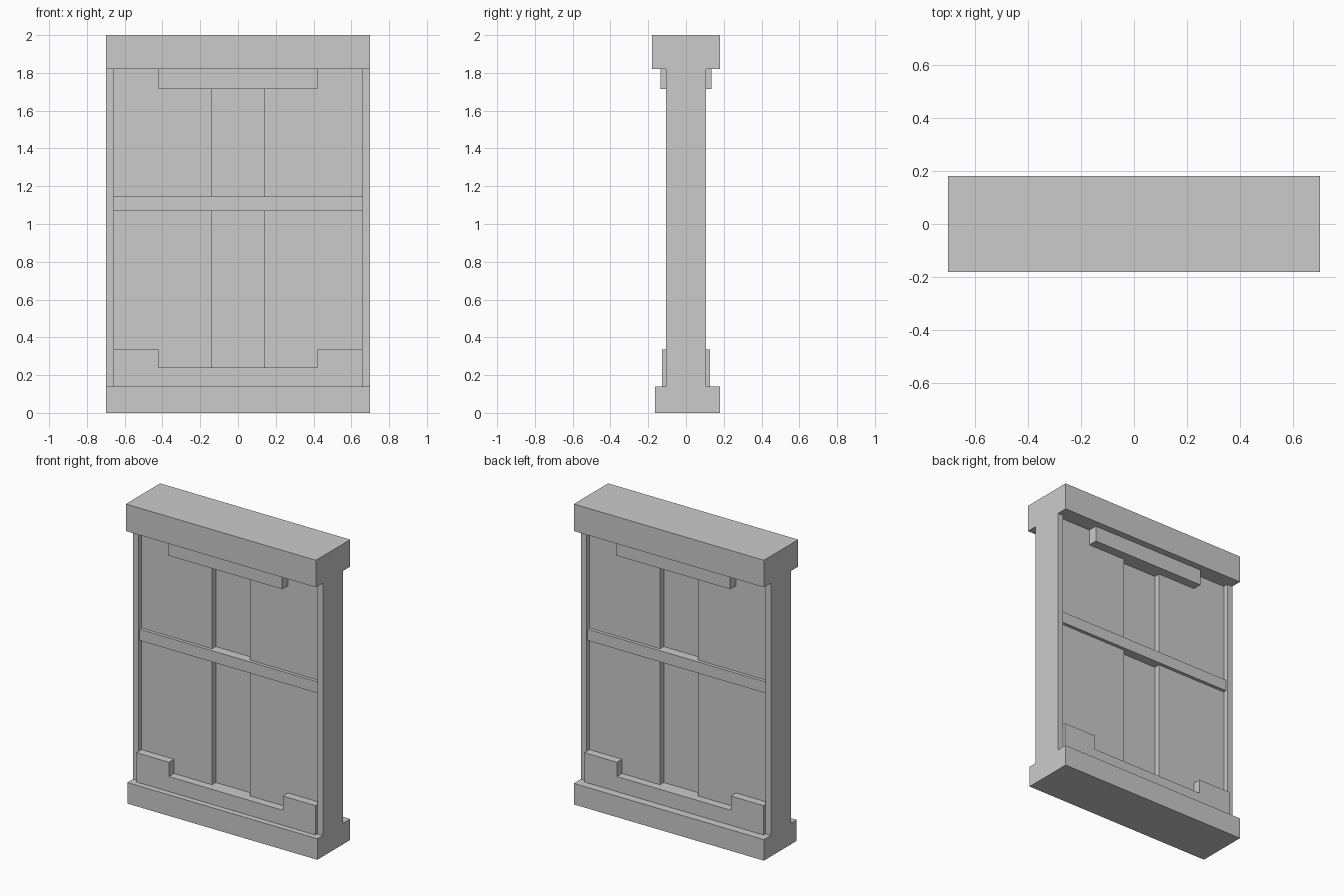
import bpy

if "Cube" in bpy.data.objects:
    bpy.data.objects.remove(bpy.data.objects["Cube"])


def prism(name, outline, y0, y1):
    """Extrude an x-z outline from y0 to y1."""
    n = len(outline)
    verts = [(x, y0, z) for x, z in outline] + [(x, y1, z) for x, z in outline]
    faces = [tuple(range(n)), tuple(range(2 * n - 1, n - 1, -1))]
    faces += [(i, i + n, (i + 1) % n + n, (i + 1) % n) for i in range(n)]
    mesh = bpy.data.meshes.new(name)
    mesh.from_pydata(verts, [], faces)
    mesh.update()
    obj = bpy.data.objects.new(name, mesh)
    bpy.context.collection.objects.link(obj)
    return obj


def box(name, x0, x1, y0, y1, z0, z1):
    return prism(name, [(x0, z0), (x1, z0), (x1, z1), (x0, z1)], y0, y1)


BASE_TOP, CAP_BOTTOM = 0.14, 1.82

# Base and cap slabs
box("base_slab", -0.70, 0.70, -0.165, 0.18, 0, BASE_TOP)
box("cap_slab", -0.70, 0.70, -0.18, 0.18, CAP_BOTTOM, 2.0)

# Edge posts and the raised panels beside the central groove
for side, a, b, c in (("left", -0.70, -0.66, -0.14), ("right", 0.70, 0.66, 0.14)):
    box(side + "_post", min(a, b), max(a, b), -0.106, 0.106, BASE_TOP, CAP_BOTTOM)
    box(side + "_panel", min(b, c), max(b, c), -0.073, 0.073, BASE_TOP, CAP_BOTTOM)

# Recessed central panel
box("center_panel", -0.14, 0.14, -0.034, 0.034, BASE_TOP, CAP_BOTTOM)

# Horizontal rail and upper bracket, showing on both faces
box("middle_rail", -0.66, 0.66, -0.095, 0.095, 1.07, 1.145)
box("upper_bracket", -0.42, 0.42, -0.135, 0.135, 1.715, CAP_BOTTOM)

# Lower bracket with raised ends
half = [(0.66, BASE_TOP), (0.66, 0.335), (0.42, 0.335), (0.42, 0.24)]
prism("lower_bracket", half + [(-x, z) for x, z in reversed(half)], -0.127, 0.127)

# Consistent outward normals
import bmesh
for obj in bpy.context.collection.objects:
    bm = bmesh.new()
    bm.from_mesh(obj.data)
    bmesh.ops.recalc_face_normals(bm, faces=bm.faces)
    bm.to_mesh(obj.data)
    bm.free()
